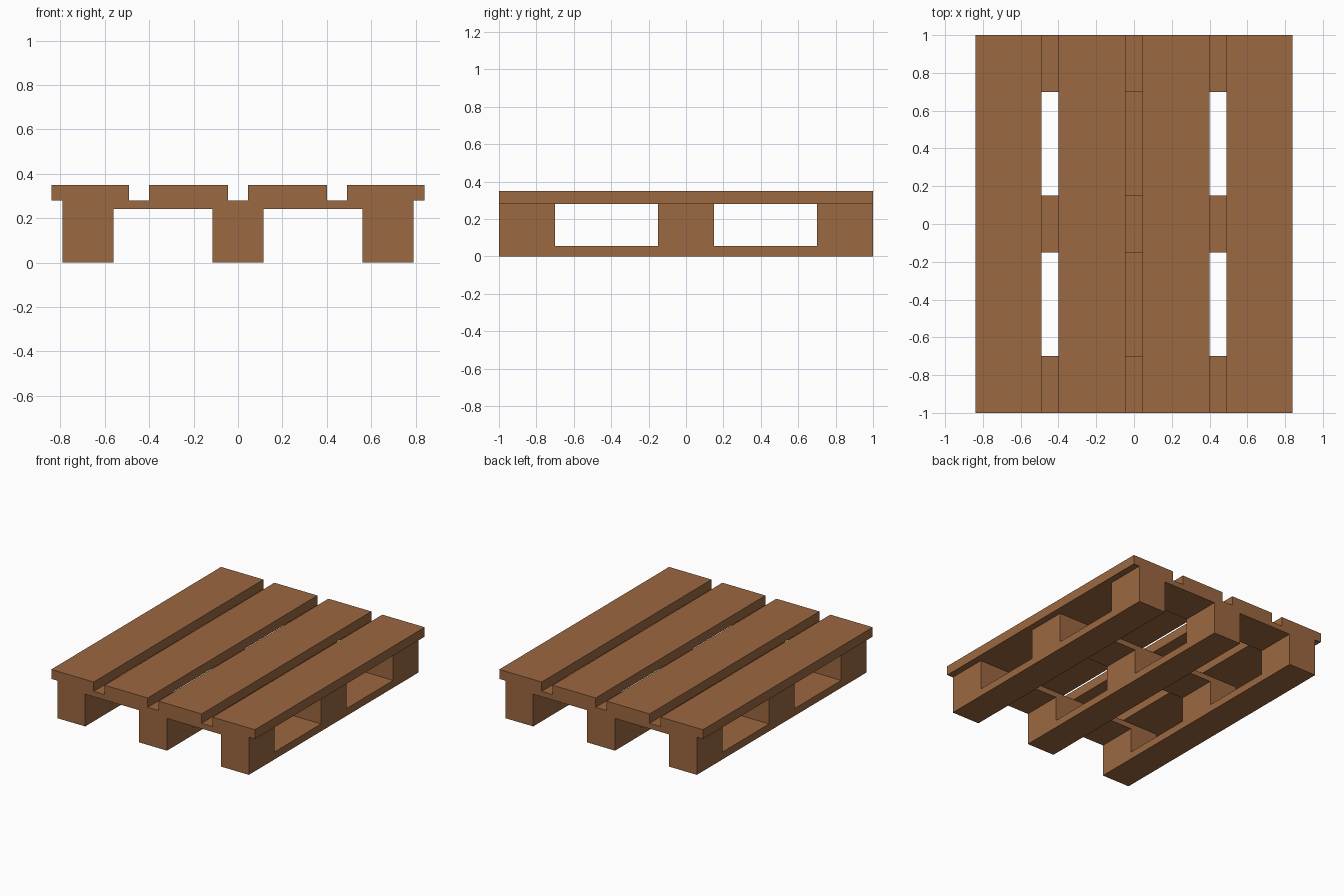
import bpy, bmesh
from mathutils import Vector

cube = bpy.data.objects.get("Cube")
if cube:
    bpy.data.objects.remove(cube, do_unlink=True)

wood = bpy.data.materials.new("brown wood")
wood.use_nodes = True
colour = (0.33, 0.138, 0.052, 1)
wood.diffuse_color = colour
wood.node_tree.nodes["Principled BSDF"].inputs["Base Color"].default_value = colour

BOARD_BOTTOM, DECK, TOP = 0.24, 0.28, 0.35
RAIL = 0.055


def extrude_part(name, outline, offset):
    """Extrude a flat outline by an offset into a solid part."""
    mesh = bpy.data.meshes.new(name)
    bm = bmesh.new()
    face = bm.faces.new([bm.verts.new(p) for p in outline])
    result = bmesh.ops.extrude_face_region(bm, geom=[face], use_keep_orig=True)
    moved = [g for g in result["geom"] if isinstance(g, bmesh.types.BMVert)]
    bmesh.ops.translate(bm, vec=Vector(offset), verts=moved)
    bmesh.ops.recalc_face_normals(bm, faces=bm.faces)
    bm.to_mesh(mesh)
    bm.free()
    mesh.materials.append(wood)
    obj = bpy.data.objects.new(name, mesh)
    bpy.context.collection.objects.link(obj)


def box(name, x0, x1, y0, y1, z0, z1):
    outline = [(x0, y0, z0), (x1, y0, z0), (x1, y1, z0), (x0, y1, z0)]
    extrude_part(name, outline, (0, 0, z1 - z0))


# Stringers: long rails with three raised blocks, cut from one side profile
profile = [(-1, 0), (1, 0), (1, DECK), (0.7, DECK), (0.7, RAIL), (0.15, RAIL),
           (0.15, DECK), (-0.15, DECK), (-0.15, RAIL), (-0.7, RAIL),
           (-0.7, DECK), (-1, DECK)]
half = 0.115
for side, x in (("right", -0.675), ("middle", 0), ("left", 0.675)):
    extrude_part(side + "_stringer", [(x - half, y, z) for y, z in profile],
                 (2 * half, 0, 0))

# Cross boards bridging the stringers
for place, y0, y1 in (("front", -1, -0.7), ("middle", -0.15, 0.15), ("back", 0.7, 1)):
    for side, x0 in (("right", -0.56), ("left", half)):
        box(f"{place}_{side}_cross_board", x0, x0 + 0.445, y0, y1, BOARD_BOTTOM, DECK)

# Deck planks, mirrored about the centre
for side, s in (("left", 1), ("right", -1)):
    for name, inner, outer in (("inner", 0.045, 0.4), ("outer", 0.49, 0.84)):
        x0, x1 = sorted((s * inner, s * outer))
        box(f"{side}_{name}_plank", x0, x1, -1, 1, DECK, TOP)
